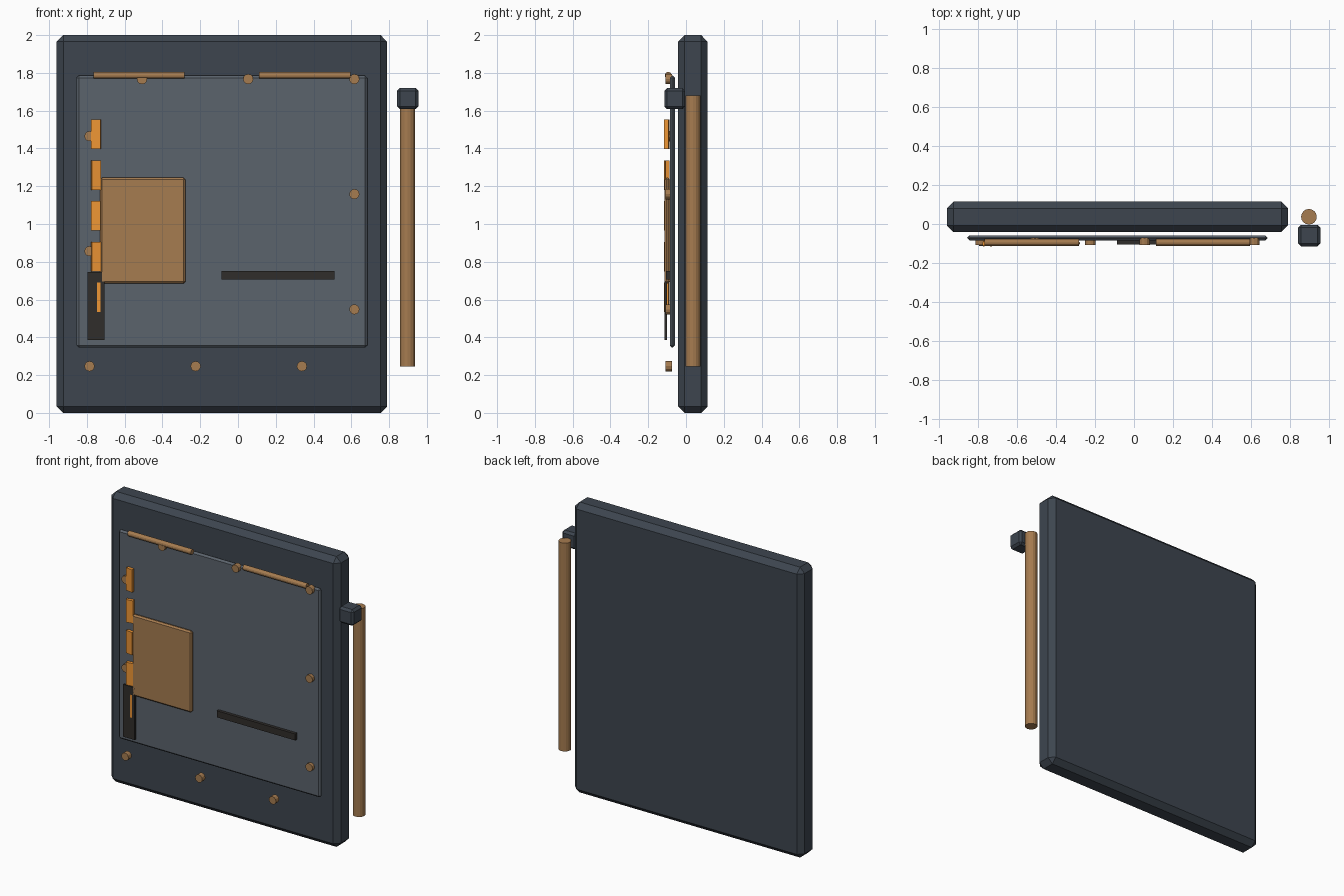
import bpy, math
from mathutils import Matrix

if "Cube" in bpy.data.objects:
    bpy.data.objects.remove(bpy.data.objects["Cube"])


def material(name, rgb):
    m = bpy.data.materials.new(name)
    m.diffuse_color = (*rgb, 1)
    m.use_nodes = True
    m.node_tree.nodes["Principled BSDF"].inputs["Base Color"].default_value = m.diffuse_color
    return m


SLATE = material("slate", (0.047, 0.06, 0.078))
GREY = material("panel_grey", (0.105, 0.125, 0.15))
WOOD = material("wood", (0.38, 0.2, 0.08))
ORANGE = material("orange", (0.85, 0.3, 0.035))
DARK = material("dark", (0.03, 0.027, 0.024))


def box(name, x, y, z, mat, bevel=0.0, turn=0.0):
    """Box from (min, max) ranges, with chamfered edges and a turn about z."""
    ranges = (x, y, z)
    bpy.ops.mesh.primitive_cube_add(size=1, location=[(a + b) / 2 for a, b in ranges])
    o = bpy.context.object
    o.name = name
    o.data.transform(Matrix.Diagonal([b - a for a, b in ranges] + [1]))
    o.rotation_euler.z = math.radians(turn)
    o.data.materials.append(mat)
    if bevel:
        b = o.modifiers.new("chamfer", 'BEVEL')
        b.width = bevel
        b.segments = 1
    return o


def rod(name, centre, radius, length, axis, sides=12):
    rot = {'x': (0, math.pi / 2, 0), 'y': (math.pi / 2, 0, 0), 'z': (0, 0, 0)}[axis]
    bpy.ops.mesh.primitive_cylinder_add(vertices=sides, radius=radius, depth=length,
                                        location=centre, rotation=rot)
    o = bpy.context.object
    o.name = name
    o.data.materials.append(WOOD)
    return o


# Main slab and the thin panel in front of it
box("main_slab", (-0.96, 0.79), (-0.042, 0.115), (0, 2), SLATE, 0.035)
box("front_panel", (-0.855, 0.685), (-0.085, -0.058), (0.345, 1.785), GREY, 0.012)

# Side pole and its block
rod("side_pole", (0.897, 0.037, 0.9625), 0.04, 1.435, 'z', 16)
box("pole_block", (0.842, 0.955), (-0.115, -0.004), (1.608, 1.72), SLATE, 0.015)

# Pegs around the border, three per side
for i in range(3):
    for side, (x, z) in {
        "top": (-0.508 + 0.562 * i, 1.767),
        "bottom": (-0.786 + 0.562 * i, 0.247),
    }.items():
        rod(f"{side}_peg_{i}", (x, -0.0905, z), 0.027, 0.035, 'y')
for i in range(2):
    rod(f"right_peg_{i}", (0.616, -0.0905, 0.548 + 0.61 * i), 0.027, 0.035, 'y')
    rod(f"left_peg_{i}", (-0.786, -0.0905, 0.856 + 0.609 * i), 0.027, 0.035, 'y')

# Top rods
for i, x in enumerate((-0.524, 0.354)):
    rod(f"top_rod_{i}", (x, -0.094, 1.787), 0.018, 0.483, 'x')

# Wooden plate
box("wood_plate", (-0.73, -0.278), (-0.113, -0.085), (0.685, 1.245), WOOD, 0.01)

# Column of slightly turned clips
for i in range(5):
    z = 1.475 - 0.216 * i
    box(f"clip_{i}", (-0.776, -0.727), (-0.112, -0.09), (z - 0.078, z + 0.078),
        ORANGE, turn=8 if i % 2 else -8)

# Dark strips
box("dark_tab", (-0.796, -0.708), (-0.113, -0.101), (0.385, 0.745), DARK)
box("dark_ledge", (-0.087, 0.51), (-0.106, -0.08), (0.705, 0.75), DARK)
